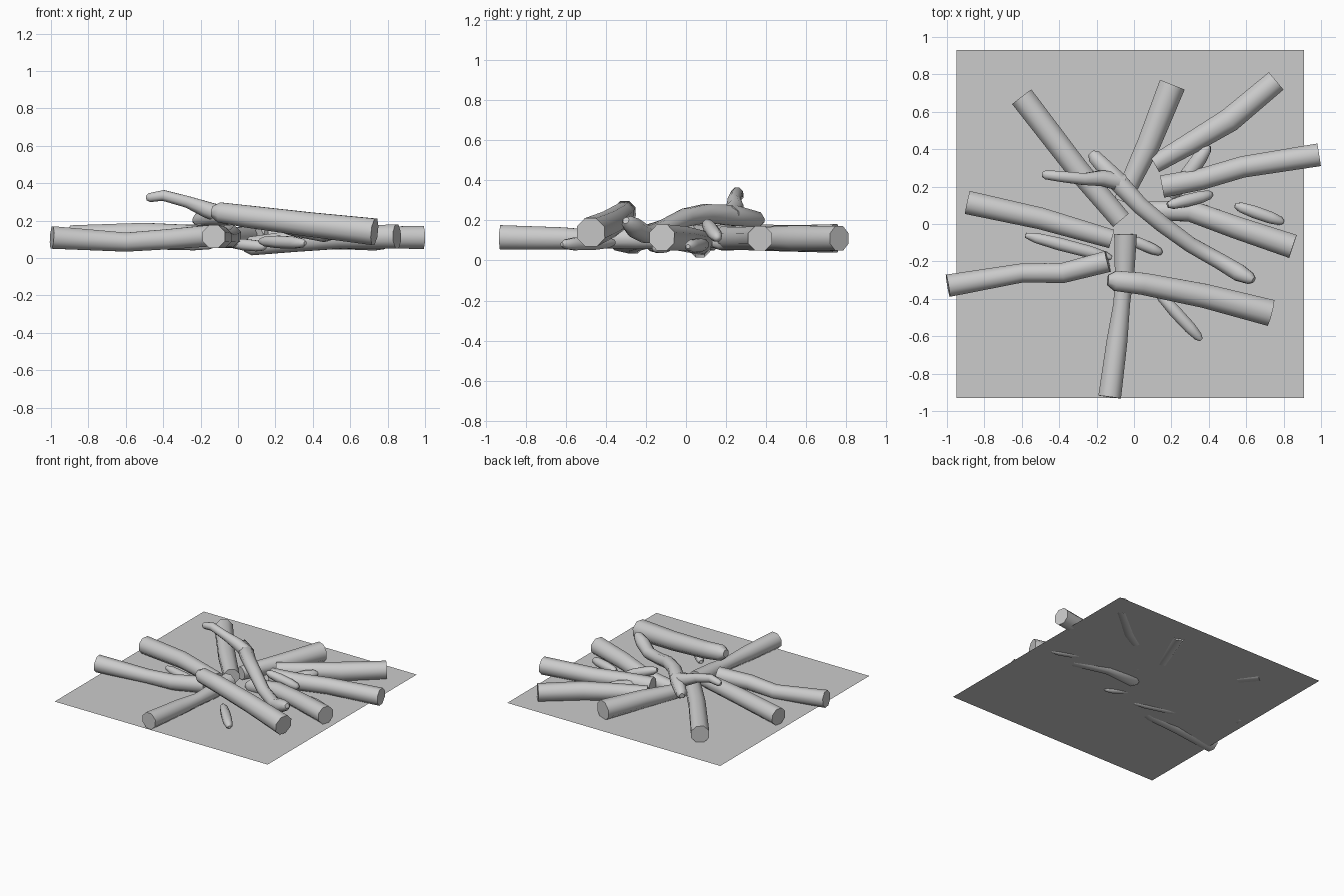
import bpy
import bmesh
import math
from mathutils import Vector

default_cube = bpy.data.objects.get("Cube")
if default_cube:
    bpy.data.objects.remove(default_cube, do_unlink=True)

# One plain grey for everything
grey = bpy.data.materials.new("plain grey")
grey.use_nodes = True
colour = (0.6, 0.6, 0.6, 1)
grey.diffuse_color = colour
grey.node_tree.nodes["Principled BSDF"].inputs["Base Color"].default_value = colour


def finish(name, bm, smooth=True):
    """Turn a bmesh into a named object with the shared material."""
    bmesh.ops.recalc_face_normals(bm, faces=bm.faces)
    mesh = bpy.data.meshes.new(name)
    bm.to_mesh(mesh)
    bm.free()
    mesh.materials.append(grey)
    obj = bpy.data.objects.new(name, mesh)
    bpy.context.collection.objects.link(obj)
    if smooth:
        bpy.ops.object.select_all(action="DESELECT")
        obj.select_set(True)
        bpy.context.view_layer.objects.active = obj
        bpy.ops.object.shade_smooth_by_angle(angle=math.radians(55))
    return obj


def rounded(path, at_start):
    """Add a smaller ring beyond one end so that it reads as blunt."""
    path = list(path) if at_start else list(path)[::-1]
    (p, r), (q, _) = path[0], path[1]
    out = (p - q).normalized()
    path[0] = (p - out * r * 0.7, r)
    path.insert(0, (p, r * 0.5))
    return path if at_start else path[::-1]


def log(name, points, round_start=False, round_end=False, sides=8):
    """Sweep a polygon along points given as (x, y, z, radius)."""
    path = [(Vector(p[:3]), p[3]) for p in points]
    if round_start:
        path = rounded(path, True)
    if round_end:
        path = rounded(path, False)
    bm = bmesh.new()
    rings = []
    last = len(path) - 1
    for i, (centre, radius) in enumerate(path):
        along = (path[min(i + 1, last)][0] - path[max(i - 1, 0)][0]).normalized()
        side = along.cross(Vector((0, 0, 1))).normalized()
        up = side.cross(along)
        ring = []
        for k in range(sides):
            a = math.tau * (k + 0.5) / sides
            ring.append(bm.verts.new(centre + radius * (side * math.cos(a) + up * math.sin(a))))
        rings.append(ring)
    for a, b in zip(rings, rings[1:]):
        for k in range(sides):
            n = (k + 1) % sides
            bm.faces.new((a[k], a[n], b[n], b[k]))
    bm.faces.new(rings[0])
    bm.faces.new(rings[-1])
    return finish(name, bm)


def twig(name, start, end, radius):
    """A short stick, fat in the middle and blunt at both ends."""
    a, b = Vector(start), Vector(end)
    points = [(*a.lerp(b, t), radius * s)
              for t, s in ((0, 0.4), (0.12, 0.8), (0.4, 1), (0.75, 0.95), (0.93, 0.7), (1, 0.3))]
    return log(name, points)


# Flat square of ground
bm = bmesh.new()
bmesh.ops.create_grid(bm, x_segments=1, y_segments=1, size=0.93)
bmesh.ops.translate(bm, verts=bm.verts, vec=(-0.02, 0, 0.05))
finish("ground_sheet", bm, smooth=False)

# Thick logs radiating from the middle
log("back_left_log", [(-0.6, 0.68, 0.11, 0.07), (-0.3, 0.29, 0.12, 0.065),
                      (-0.07, 0.02, 0.12, 0.06)])
log("back_log", [(0.205, 0.745, 0.11, 0.077), (0.08, 0.43, 0.11, 0.068),
                 (-0.03, 0.2, 0.11, 0.055), (-0.06, 0.12, 0.11, 0.05)])
log("back_right_log", [(0.76, 0.765, 0.11, 0.066), (0.51, 0.555, 0.11, 0.07),
                       (0.3, 0.43, 0.11, 0.062), (0.11, 0.32, 0.11, 0.053)])
log("left_back_log", [(0.99, 0.37, 0.11, 0.066), (0.58, 0.305, 0.11, 0.062),
                      (0.36, 0.24, 0.11, 0.062), (0.15, 0.2, 0.11, 0.065)])
log("left_front_log", [(0.85, -0.12, 0.115, 0.07), (0.55, -0.02, 0.11, 0.065),
                       (0.3, 0.07, 0.09, 0.062), (0.03, 0.07, 0.06, 0.054)],
    round_end=True)
log("front_log", [(-0.13, -0.925, 0.115, 0.066), (-0.09, -0.62, 0.11, 0.06),
                  (-0.065, -0.42, 0.105, 0.048), (-0.05, -0.25, 0.11, 0.057),
                  (-0.045, -0.055, 0.115, 0.066)])
log("right_front_log", [(-0.995, -0.33, 0.11, 0.065), (-0.6, -0.262, 0.085, 0.055),
                        (-0.38, -0.262, 0.1, 0.058), (-0.14, -0.2, 0.12, 0.062)])
log("right_back_log", [(-0.89, 0.115, 0.112, 0.068), (-0.5, 0.03, 0.13, 0.063),
                       (-0.12, -0.08, 0.12, 0.055)])

# Log propped on top of the others
log("propped_log", [(-0.14, -0.3, 0.25, 0.058), (0.05, -0.32, 0.222, 0.064),
                    (0.38, -0.385, 0.18, 0.07), (0.73, -0.475, 0.14, 0.077)],
    round_start=True)

# Crooked forked branch lying across the pile
log("crooked_branch", [(-0.23, 0.38, 0.2, 0.04), (-0.09, 0.23, 0.225, 0.056),
                       (0.03, 0.1, 0.235, 0.05), (0.15, 0, 0.215, 0.048),
                       (0.3, -0.11, 0.16, 0.045), (0.46, -0.2, 0.13, 0.047),
                       (0.56, -0.26, 0.165, 0.05), (0.64, -0.3, 0.2, 0.035)],
    round_start=True, round_end=True)
log("branch_fork", [(-0.06, 0.22, 0.225, 0.05), (-0.17, 0.245, 0.26, 0.046),
                    (-0.27, 0.24, 0.3, 0.034), (-0.4, 0.255, 0.335, 0.031),
                    (-0.49, 0.265, 0.32, 0.026)], round_end=True)

# Small sticks filling the gaps
twig("right_twig", (-0.58, -0.06, 0.085), (-0.12, -0.18, 0.07), 0.037)
twig("middle_twig", (-0.05, -0.07, 0.08), (0.15, -0.155, 0.06), 0.033)
twig("front_twig", (0.12, -0.36, 0.09), (0.36, -0.62, 0.08), 0.036)
twig("left_twig", (0.54, 0.1, 0.08), (0.8, 0.01, 0.07), 0.036)
twig("leaning_twig", (0.18, 0.1, 0.19), (0.42, 0.16, 0.11), 0.036)
twig("back_twig", (0.2, 0.14, 0.08), (0.4, 0.42, 0.12), 0.045)
